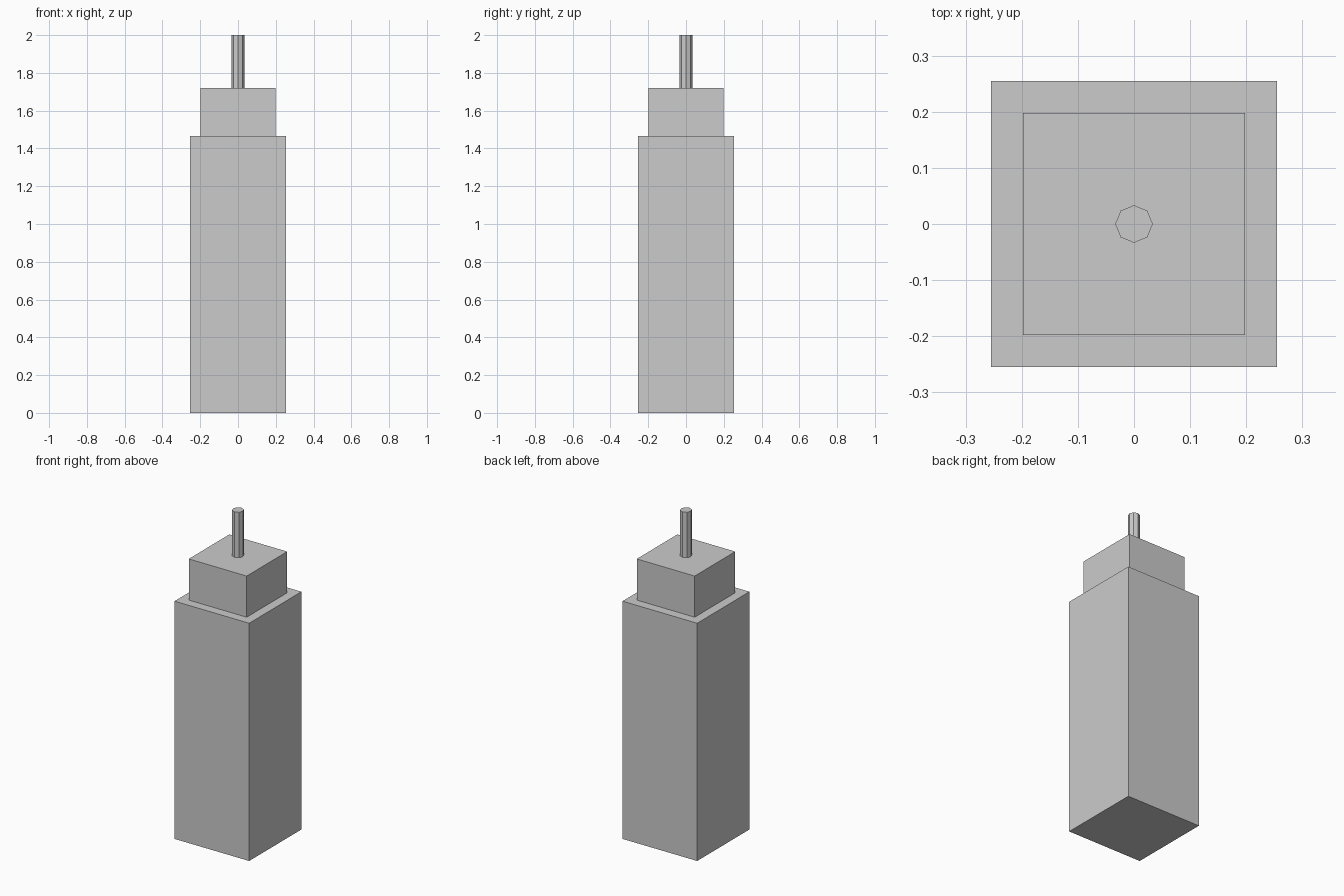
import bpy

if "Cube" in bpy.data.objects:
    bpy.data.objects.remove(bpy.data.objects["Cube"])


def block(name, width, z0, z1):
    """Square block centred on the z axis, spanning z0 to z1."""
    bpy.ops.mesh.primitive_cube_add(size=1, location=(0, 0, (z0 + z1) / 2))
    ob = bpy.context.object
    ob.name = name
    ob.scale = (width, width, z1 - z0)
    bpy.ops.object.transform_apply(location=False, rotation=False, scale=True)
    return ob


BODY_TOP, CAP_TOP, MAST_TOP = 1.466, 1.72, 2.0

# Tall main body and the narrower block on its roof
block("tower_body", 0.509, 0.0, BODY_TOP)
block("roof_block", 0.395, BODY_TOP, CAP_TOP)

# Eight-sided mast, flat shaded
bpy.ops.mesh.primitive_cylinder_add(
    vertices=8, radius=0.0335, depth=MAST_TOP - CAP_TOP,
    location=(0, 0, (CAP_TOP + MAST_TOP) / 2))
bpy.context.object.name = "mast"
